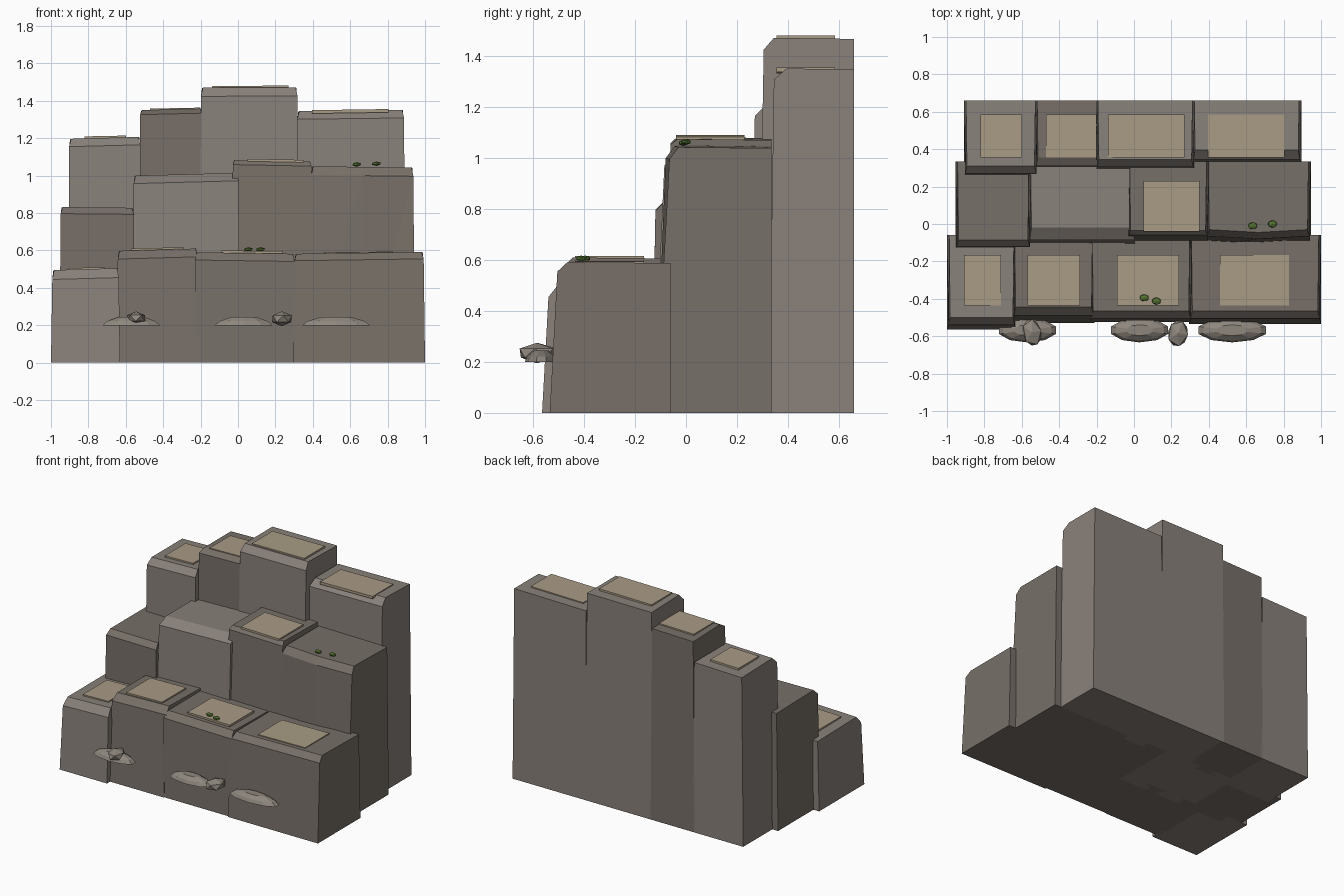
import bpy, bmesh
from mathutils import Vector, Matrix

if "Cube" in bpy.data.objects:
    bpy.data.objects.remove(bpy.data.objects["Cube"])


def material(name, rgb):
    m = bpy.data.materials.new(name)
    m.diffuse_color = (*rgb, 1)
    m.use_nodes = True
    m.node_tree.nodes["Principled BSDF"].inputs["Base Color"].default_value = m.diffuse_color
    return m


LIGHT = material("light_rock", (0.25, 0.22, 0.195))
DARK = material("dark_rock", (0.185, 0.16, 0.138))
TAN = material("sandy_top", (0.40, 0.33, 0.235))
STONE = material("ledge_stone", (0.27, 0.24, 0.205))
GREEN = material("moss", (0.09, 0.17, 0.03))


def finish(bm, name, mat):
    bmesh.ops.recalc_face_normals(bm, faces=bm.faces)
    me = bpy.data.meshes.new(name)
    bm.to_mesh(me)
    bm.free()
    ob = bpy.data.objects.new(name, me)
    bpy.context.collection.objects.link(ob)
    me.materials.append(mat)
    return ob


def block(name, mat, x0, x1, y_base, y_face, y_top, y_back, z_chamfer, z_left, z_right,
          bulge=0.0, inset=0.012):
    """Leaning rock column: three side profiles skinned together, front top edge chamfered."""
    bm = bmesh.new()
    rings = []
    for t in (0.0, 0.5, 1.0):
        zt = z_left + (z_right - z_left) * t
        zc = z_chamfer + (z_right - z_left) * (t - 0.5)
        b = bulge if t == 0.5 else 0
        lean = inset * (1 - 2 * t)
        x = x0 + (x1 - x0) * t
        profile = [(0, y_base, 0), (lean * .6, y_face - b, zc), (lean * 1.4, y_top - b, zt),
                   (lean, y_back, zt - 0.004), (0, y_back, 0)]
        rings.append([bm.verts.new((x + dx, y, z)) for dx, y, z in profile])
    for a, c in zip(rings, rings[1:]):
        for i in range(5):
            j = (i + 1) % 5
            bm.faces.new((a[i], a[j], c[j], c[i]))
    bm.faces.new(rings[0])
    bm.faces.new(rings[2])
    bmesh.ops.triangulate(bm, faces=[f for f in bm.faces if len(f.verts) == 4])
    return finish(bm, name, mat)


# Rock columns: front, middle and back rows
rows = {
    "front": [
        (LIGHT, -1.00, -0.63, -0.565, -0.54, -0.50, -0.06, 0.45, 0.495, 0.505),
        (DARK, -0.65, -0.21, -0.53, -0.49, -0.445, -0.06, 0.56, 0.598, 0.61),
        (DARK, -0.235, 0.31, -0.525, -0.505, -0.465, -0.06, 0.545, 0.59, 0.582),
        (DARK, 0.295, 1.00, -0.535, -0.505, -0.465, -0.06, 0.55, 0.582, 0.592),
    ],
    "middle": [
        (DARK, -0.955, -0.55, -0.135, -0.12, -0.085, 0.335, 0.795, 0.832, 0.828),
        (LIGHT, -0.565, 0.01, -0.13, -0.085, -0.02, 0.335, 0.965, 1.0, 1.015),
        (DARK, -0.035, 0.40, -0.12, -0.06, -0.035, 0.335, 1.055, 1.083, 1.075),
        (DARK, 0.385, 0.945, -0.12, -0.065, -0.03, 0.335, 1.0, 1.05, 1.043, 0.015),
    ],
    "back": [
        (LIGHT, -0.91, -0.515, 0.255, 0.27, 0.31, 0.66, 1.16, 1.197, 1.207),
        (DARK, -0.53, -0.185, 0.285, 0.31, 0.355, 0.66, 1.33, 1.35, 1.358),
        (LIGHT, -0.205, 0.325, 0.28, 0.305, 0.345, 0.66, 1.425, 1.47, 1.472),
        (LIGHT, 0.31, 0.895, 0.325, 0.345, 0.395, 0.66, 1.305, 1.345, 1.352),
    ],
}
for row, blocks in rows.items():
    for i, (mat, *dims) in enumerate(blocks):
        block(f"{row}_column_{i + 1}", mat, *dims)

# Thin sandy slabs resting on the tops (x0, x1, y0, y1, top z, x slope)
slabs = [
    (-0.91, -0.71, -0.435, -0.165, 0.508, 0.02), (-0.57, -0.29, -0.435, -0.165, 0.614, 0.02),
    (-0.09, 0.24, -0.435, -0.165, 0.598, -0.01), (0.46, 0.83, -0.435, -0.165, 0.592, 0.012),
    (0.05, 0.35, -0.04, 0.23, 1.087, -0.02),
    (-0.82, -0.60, 0.355, 0.585, 1.212, 0.02), (-0.47, -0.20, 0.355, 0.585, 1.361, 0.02),
    (-0.14, 0.27, 0.355, 0.585, 1.480, 0.01), (0.395, 0.805, 0.355, 0.585, 1.353, 0.015),
]
for i, (x0, x1, y0, y1, z, slope) in enumerate(slabs):
    bm = bmesh.new()
    bmesh.ops.create_cube(bm, size=1)
    for v in bm.verts:
        v.co = Vector(((x0 + x1) / 2 + v.co.x * (x1 - x0), (y0 + y1) / 2 + v.co.y * (y1 - y0),
                       z - 0.009 + v.co.z * 0.018 + slope * v.co.x * (x1 - x0)))
    finish(bm, f"sandy_slab_{i + 1}", TAN)

# Flat-bottomed ledge stones along the front
for i, (x, rx) in enumerate([(-0.57, 0.16), (0.03, 0.16), (0.525, 0.19)]):
    bm = bmesh.new()
    rings = []
    for scale, z in ((1.0, 0.2), (0.85, 0.222), (0.45, 0.244)):
        res = bmesh.ops.create_circle(bm, segments=10, radius=1,
                                      matrix=Matrix.Translation((x, -0.568, z))
                                      @ Matrix.Diagonal((rx * scale, 0.065 * scale, 1, 1)))
        rings.append(res["verts"])
    for a, b in zip(rings, rings[1:]):
        for k in range(10):
            bm.faces.new((a[k], a[k - 1], b[k - 1], b[k]))
    bm.faces.new(rings[0])
    bm.faces.new(rings[-1])
    finish(bm, f"ledge_stone_{i + 1}", STONE)


def pebble(name, mat, loc, size, angle=0.0, subdiv=1):
    bm = bmesh.new()
    m = Matrix.Translation(loc) @ Matrix.Rotation(angle, 4, 'Z') @ Matrix.Diagonal((*size, 1))
    bmesh.ops.create_icosphere(bm, subdivisions=subdiv, radius=1, matrix=m)
    finish(bm, name, mat)


# Loose rocks on the ledges
pebble("loose_rock_1", STONE, (-0.545, -0.58, 0.238), (0.055, 0.08, 0.036), 0.2)
pebble("loose_rock_2", STONE, (0.235, -0.585, 0.235), (0.06, 0.078, 0.04), -0.15)

# Moss tufts
for i, loc in enumerate([(0.055, -0.395, 0.606), (0.12, -0.412, 0.606),
                         (0.635, -0.01, 1.06), (0.74, 0.0, 1.064)]):
    pebble(f"moss_tuft_{i + 1}", GREEN, loc, (0.027, 0.021, 0.012))
